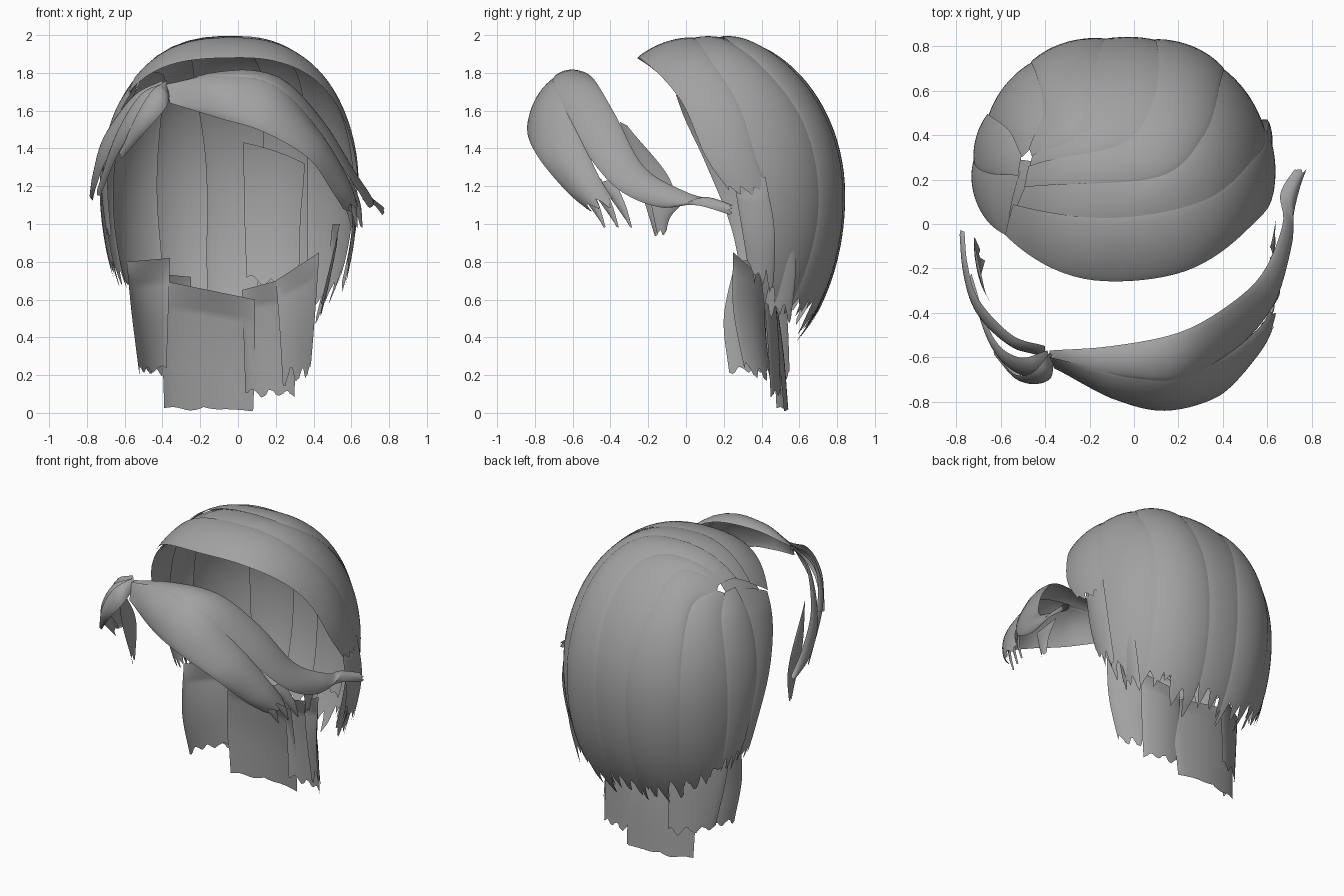
import bpy, bmesh, math, random
from mathutils import Vector

random.seed(4)
C = Vector((-0.05, 0.15, 1.15))          # centre of the head form
mat = bpy.data.materials.new("hair grey")
mat.diffuse_color = (0.36, 0.36, 0.36, 1)


def spline(pts, t):
    """Catmull-Rom point at t in 0..1."""
    p = [Vector(q) for q in pts]
    p = [p[0] * 2 - p[1]] + p + [p[-1] * 2 - p[-2]]
    f = max(0, min(t, 1)) * (len(p) - 3)
    i = min(int(f), len(p) - 4)
    f -= i
    a, b, c, d = p[i:i + 4]
    return 0.5 * (2 * b + (c - a) * f + (2 * a - 5 * b + 4 * c - d) * f * f
                  + (3 * b - a - 3 * c + d) * f ** 3)


def on_head(p):
    """Push a point radially onto the rounded head form."""
    d = (p - C).normalized()
    ry = 0.685 if d.y > 0 else 0.8
    rz = 0.84 if d.z > 0 else 1.0
    lo, hi = 0.1, 1.5
    for _ in range(22):
        m = (lo + hi) / 2
        q = d * m
        if (abs(q.x) / 0.68) ** 2.5 + (abs(q.y) / ry) ** 2 + (abs(q.z) / rz) ** 2 < 1:
            lo = m
        else:
            hi = m
    return C + d * lo


def lock(name, a, b, bulge=0.03, jag=0.08, lift=0.0, head=False, nu=36, nv=21, over=0.0):
    """Sheet of hair lofted between edge curves a and b, with a ragged tip."""
    notch = [random.random() for _ in range(nv)]
    cut = [1 - jag * (0.45 * (0.5 + 0.5 * math.cos(j * 0.9 + len(name)))
                      + 0.4 * notch[j // 3] + 0.15 * random.random()) for j in range(nv)]
    bm = bmesh.new()
    rows = []
    for i in range(nu):
        row = []
        for j in range(nv):
            v = j / (nv - 1)
            k = i / (nu - 1)
            t = k * (1 - (1 - cut[j]) * k ** 3)
            w = v * (1 + 2 * over) - over
            p = spline(a, t).lerp(spline(b, t), w)
            side = spline(b, t) - spline(a, t)
            along = spline(a, min(1, t + .02)) - spline(a, t - .02)
            n = along.cross(side)
            n = n.normalized() if n.length > 1e-7 else Vector((0, 0, 0))
            if head:
                p = on_head(p)
                n = (p - C).normalized()
            elif n.dot(p - C) < 0:
                n = -n
            grow = math.sin(math.pi * v) ** 0.7 if 0 < v < 1 else 0
            row.append(bm.verts.new(p + n * (bulge * grow * min(1, t * 5) + lift)))
        rows.append(row)
    for r, s in zip(rows, rows[1:]):
        for j in range(nv - 1):
            bm.faces.new((r[j], r[j + 1], s[j + 1], s[j]))
    bm.normal_update()
    if sum(f.normal.dot(f.calc_center_median() - C) for f in bm.faces) < 0:
        bmesh.ops.reverse_faces(bm, faces=bm.faces[:])
    me = bpy.data.meshes.new(name)
    bm.to_mesh(me)
    bm.free()
    me.materials.append(mat)
    for f in me.polygons:
        f.use_smooth = True
    bpy.context.collection.objects.link(bpy.data.objects.new(name, me))


# Crown: boundary curves that fan out from the whorl, front edge first
front_edge = [(-.6, -.05, 1.72), (-.2, -.23, 1.87), (.2, -.21, 1.87), (.48, 0, 1.62),
              (.6, .12, 1.35), (.64, .26, 1.15)]
sweep_1 = [(-.55, .08, 1.78), (-.1, 0.01, 2), (.3, .09, 1.88), (.5, .26, 1.6),
           (.6, .36, 1.35), (.62, .46, 1.13)]
sweep_1_long = [(-.55, .05, 1.78), (-.1, -.01, 2), (.3, .05, 1.88), (.5, .2, 1.6),
                (.61, .3, 1.3), (.62, .35, 1.0), (.47, .38, .55)]
sweep_2 = [(-.47, .17, 1.8), (.1, .22, 2), (.3, .4, 1.85), (.38, .65, 1.5),
           (.42, .75, 1.1), (.42, .7, .8), (.37, .53, .45)]
back_1 = [(-.45, .25, 1.8), (-.05, .35, 1.95), (.1, .55, 1.8), (.12, .83, 1.3),
          (.1, .8, .8), (.08, .59, .33)]
back_2 = [(-.44, .3, 1.8), (-.25, .4, 1.87), (-.2, .6, 1.7), (-.15, .8, 1.3),
          (-.15, .78, .8), (-.15, .6, .36)]
back_3 = [(-.45, .33, 1.78), (-.39, .5, 1.75), (-.42, .66, 1.5), (-.42, .7, 1.1),
          (-.4, .67, .8), (-.38, .56, .46)]
left_1 = [(-.49, .3, 1.77), (-.58, .42, 1.65), (-.66, .48, 1.3), (-.65, .48, 1.0),
          (-.56, .45, .6)]
left_2 = [(-.5, .22, 1.77), (-.66, .24, 1.6), (-.73, .28, 1.3), (-.72, .34, 1.0),
          (-.65, .38, .68)]
left_3 = [(-.6, -.05, 1.72), (-.69, .0, 1.58), (-.73, .11, 1.33), (-.72, .24, 1.0),
          (-.67, .3, .72)]
crown = [("crown_front", front_edge, sweep_1, .014, .08),
         ("crown_right", sweep_1_long, sweep_2, .004, .1),
         ("crown_back_right", sweep_2, back_1, .012, .13),
         ("crown_back", back_1, back_2, .004, .13),
         ("crown_back_left", back_2, back_3, .01, .13),
         ("crown_left_rear", back_3, left_1, .002, .12),
         ("crown_left", left_1, left_2, .012, .12),
         ("crown_left_front", left_2, left_3, .002, .12)]
for name, a, b, lift, jag in crown:
    lock(name, a, b, .012, jag, lift - .008, True, 48, 25, .06)
lock("whorl", [(-.62, .0, 1.7), (-.58, .3, 1.7)], [(-.44, .04, 1.8), (-.41, .27, 1.8)],
     0, 0, -.012, True, 10, 9)
# Hidden strand layer on the inside of the right back
lock("under_layer_right", [(.03, .8, 1.45), (.04, .85, 1.05), (.05, .75, .65)],
     [(.35, .68, 1.32), (.36, .75, 1.0), (.34, .65, .6)], 0, .1, -.03, True)

# Right temple strands below the crown front
lock("temple_right", [(.6, .25, 1.25), (.6, .3, .95), (.56, .34, .7)],
     [(.6, .42, 1.25), (.6, .47, .95), (.53, .46, .6)], .02, .25)
lock("temple_right_inner", [(.54, .4, 1.0), (.48, .42, .75), (.42, .42, .5)],
     [(.5, .56, 1.0), (.47, .58, .75), (.4, .55, .45)], .02, .25)

# Nape: ragged sheets under the crown
lock("nape_left", [(-.59, .26, .8), (-.56, .2, .5), (-.52, .23, .2)],
     [(-.36, .42, .82), (-.37, .42, .5), (-.38, .44, .2)], .04, .1)
lock("nape_left_rear", [(-.56, .32, .75), (-.53, .34, .5), (-.48, .38, .2)],
     [(-.25, .52, .72), (-.25, .54, .45), (-.25, .55, .15)], .03, .12)
lock("nape_middle", [(-.4, .42, .7), (-.4, .46, .35), (-.39, .48, .01)],
     [(.09, .44, .6), (.09, .49, .3), (.08, .52, .0)], .04, .04)
lock("nape_right", [(.02, .46, .65), (.03, .48, .4), (.04, .49, .08)],
     [(.28, .4, .72), (.3, .43, .4), (.3, .45, .06)], .03, .1)
lock("nape_right_side", [(.2, .42, .7), (.22, .42, .45), (.24, .46, .1)],
     [(.43, .25, .85), (.41, .25, .55), (.38, .32, .18)], .03, .18)

# Fringe: two locks swept across the forehead, with loose tips
lock("fringe_outer",
     [(-.38, -.6, 1.74), (-.1, -.66, 1.79), (.2, -.67, 1.74), (.42, -.57, 1.5),
      (.57, -.46, 1.25), (.63, -.34, 1.06)],
     [(-.36, -.65, 1.64), (-.1, -.78, 1.56), (.13, -.84, 1.49), (.37, -.78, 1.35),
      (.5, -.63, 1.17), (.57, -.5, 1.06)], .045, .1)
for i in range(3):
    x, y = .58 + i * .025, -.52 + i * .07
    lock("fringe_tip_%d" % (i + 1),
         [(x - .07, y - .08, 1.22), (x - .01, y + .02, 1.08), (x + .02, y + .09, .98)],
         [(x - .03, y, 1.24), (x + .02, y + .06, 1.1), (x + .025, y + .095, .98)],
         .01, .05, nu=12, nv=5)
lock("fringe_inner",
     [(-.38, -.57, 1.74), (-.1, -.55, 1.79), (.2, -.49, 1.77), (.42, -.37, 1.57),
      (.58, -.22, 1.3), (.67, 0, 1.17), (.66, .14, 1.13), (.74, .27, 1.09)],
     [(-.38, -.61, 1.72), (-.1, -.68, 1.78), (.2, -.7, 1.73), (.44, -.58, 1.46),
      (.62, -.38, 1.2), (.69, -.15, 1.09), (.72, .05, 1.1), (.77, .26, 1.04)], .03, .03)
lock("fringe_right_tuft", [(.62, -.19, 1.13), (.62, -.17, 1.03), (.61, -.15, .93)],
     [(.64, .02, 1.14), (.62, -.08, 1.04), (.61, -.11, .93)], .01, .3, nv=9)

# Left side locks falling from the parting
lock("side_lock_long", [(-.4, -.55, 1.76), (-.55, -.5, 1.68), (-.7, -.34, 1.48),
                        (-.75, -.18, 1.3), (-.765, -.02, 1.15)],
     [(-.4, -.6, 1.7), (-.55, -.55, 1.55), (-.69, -.42, 1.35),
      (-.75, -.25, 1.2), (-.77, -.03, 1.12)], .02, .05, nv=9)
lock("side_lock_middle", [(-.39, -.57, 1.75), (-.52, -.6, 1.68), (-.64, -.5, 1.48), (-.74, -.2, 1.16)],
     [(-.37, -.64, 1.7), (-.48, -.69, 1.57), (-.62, -.57, 1.4), (-.74, -.23, 1.12)],
     .02, .06, nv=9)
lock("side_lock_short", [(-.38, -.58, 1.76), (-.46, -.67, 1.7), (-.55, -.67, 1.55), (-.63, -.55, 1.36)],
     [(-.36, -.6, 1.7), (-.38, -.7, 1.62), (-.48, -.7, 1.5), (-.62, -.58, 1.34)],
     .02, .06, nv=9)
lock("side_lock_under", [(-.65, -.35, 1.54), (-.69, -.26, 1.25), (-.67, -.16, .92)],
     [(-.67, -.31, 1.52), (-.72, -.07, 1.2), (-.69, -.12, .92)], .01, .12, nv=9)
